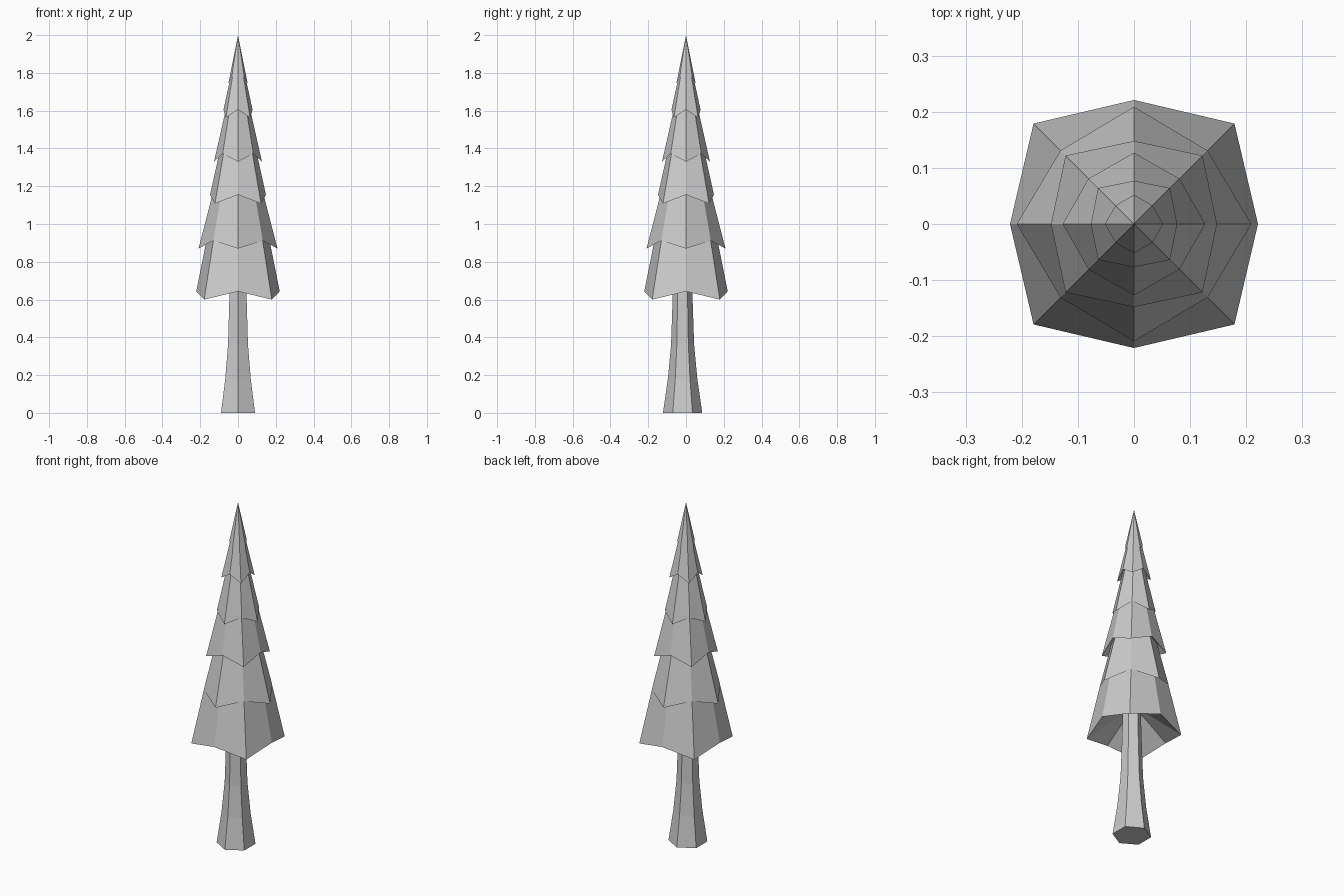
import bpy, bmesh
from math import sin, cos, pi, sqrt

if "Cube" in bpy.data.objects:
    bpy.data.objects.remove(bpy.data.objects["Cube"])


def ring(bm, n, radius, height, start=0.0, cy=0.0):
    """Closed ring of n vertices; radius and height are functions of the index."""
    verts = []
    for i in range(n):
        a = start + 2 * pi * i / n
        verts.append(bm.verts.new((radius(i) * cos(a), cy + radius(i) * sin(a), height(i))))
    return verts


def bridge(bm, low, high):
    n = len(low)
    for i in range(n):
        j = (i + 1) % n
        bm.faces.new((low[i], low[j], high[j], high[i]))


def fan(bm, loop, point):
    tip = bm.verts.new(point)
    for i in range(len(loop)):
        bm.faces.new((loop[i], loop[(i + 1) % len(loop)], tip))


def finish(bm, name):
    bmesh.ops.recalc_face_normals(bm, faces=bm.faces)
    mesh = bpy.data.meshes.new(name)
    bm.to_mesh(mesh)
    bm.free()
    bpy.context.collection.objects.link(bpy.data.objects.new(name, mesh))


# Trunk: flared hexagonal column, slightly towards the front
bm = bmesh.new()
rings = [ring(bm, 6, lambda i, r=r: r, lambda i, z=z: z, pi / 6, -0.018)
         for r, z in [(0.104, 0), (0.078, 0.18), (0.061, 0.36), (0.053, 0.60), (0.048, 0.80)]]
for a, b in zip(rings, rings[1:]):
    bridge(bm, a, b)
bm.faces.new(rings[0])
bm.faces.new(rings[-1])
finish(bm, "trunk")

# Foliage tiers: (axis radius, axis z, diagonal x, diagonal z, height the slope aims at)
TIERS = [
    (0.221, 0.643, 0.179, 0.600, 1.75),
    (0.209, 0.870, 0.131, 0.912, 1.68),
    (0.148, 1.155, 0.122, 1.108, 1.82),
    (0.127, 1.330, 0.081, 1.372, 1.89),
    (0.077, 1.605, 0.064, 1.563, 1.96),
    (0.052, 1.740, 0.033, 1.778, 2.00),
]

# Foliage: one skin of stepped skirts with zigzag rims
bm = bmesh.new()
inner = None
for k, (ra, za, xd, zd, aim) in enumerate(TIERS):
    rad = (ra, xd * sqrt(2))
    hgt = (za, zd)
    rim = ring(bm, 8, lambda i: rad[i % 2], lambda i: hgt[i % 2])
    if inner is None:
        fan(bm, rim, (0, 0, 0.79))       # hollow underside
    else:
        bridge(bm, inner, rim)
    if k == len(TIERS) - 1:
        fan(bm, rim, (0, 0, aim))        # tip
    else:
        # skirt narrows to a ring tucked under the next tier
        top = (TIERS[k + 1][1] + TIERS[k + 1][3]) / 2 + 0.04
        inner = ring(bm, 8,
                     lambda i: rad[i % 2] * (aim - top) / (aim - hgt[i % 2]),
                     lambda i: top)
        bridge(bm, rim, inner)
finish(bm, "foliage")
